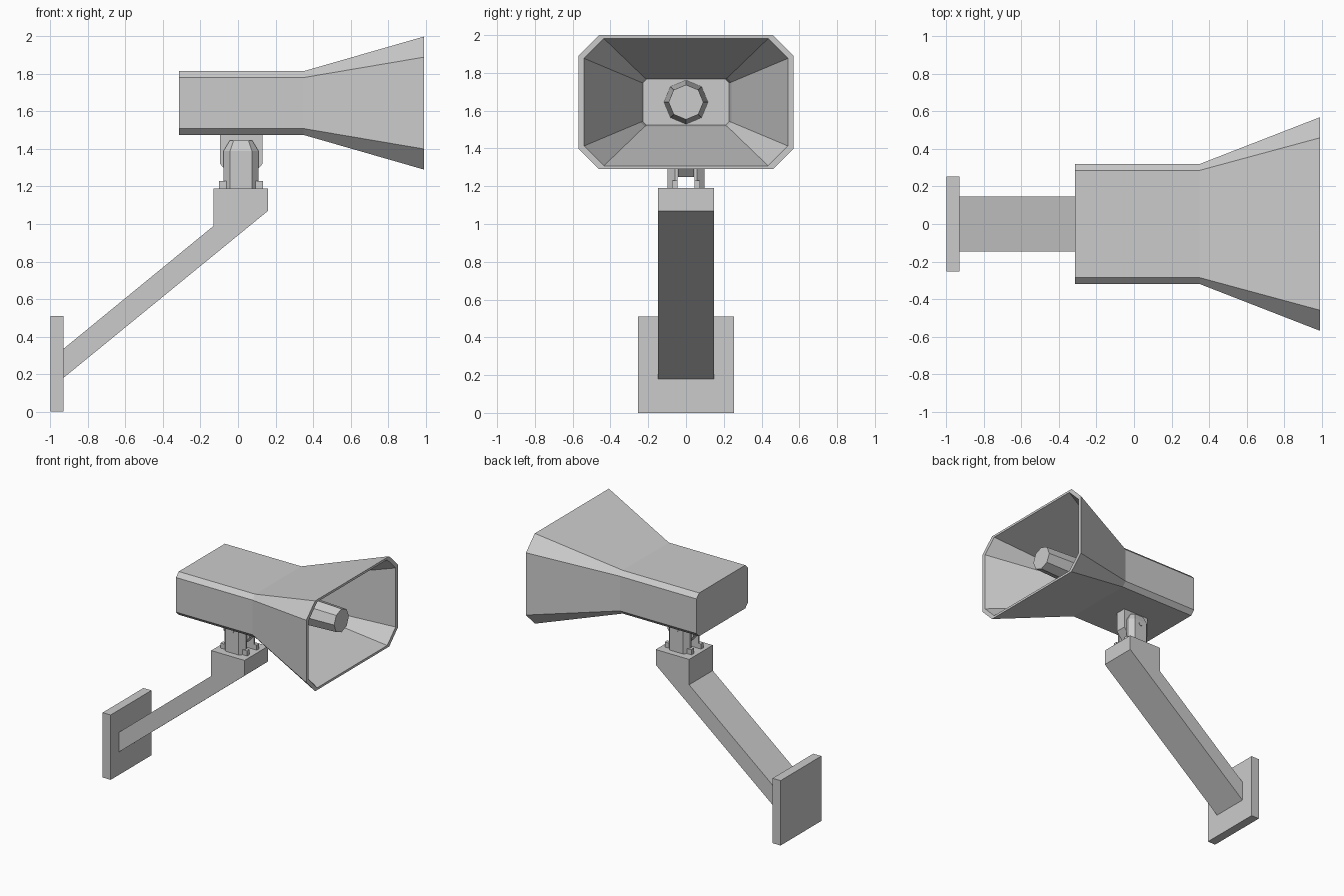
import bpy, bmesh, math

if "Cube" in bpy.data.objects:
    bpy.data.objects.remove(bpy.data.objects["Cube"])


def loft(name, rings):
    """Skin a list of equal-length point rings and cap both ends."""
    bm = bmesh.new()
    vs = [[bm.verts.new(p) for p in r] for r in rings]
    n = len(vs[0])
    for a, b in zip(vs, vs[1:]):
        for i in range(n):
            j = (i + 1) % n
            bm.faces.new((a[i], a[j], b[j], b[i]))
    bm.faces.new(vs[0][::-1])
    bm.faces.new(vs[-1])
    bmesh.ops.recalc_face_normals(bm, faces=bm.faces)
    me = bpy.data.meshes.new(name)
    bm.to_mesh(me)
    bm.free()
    ob = bpy.data.objects.new(name, me)
    bpy.context.collection.objects.link(ob)
    return ob


def extrude_y(name, profile, half):
    return loft(name, [[(x, y, z) for x, z in profile] for y in (-half, half)])


def box(name, x0, x1, half_y, z0, z1):
    return extrude_y(name, [(x0, z0), (x1, z0), (x1, z1), (x0, z1)], half_y)


CZ = 1.645  # horn axis height


def horn_ring(x, w, h, c):
    """Chamfered rectangle across the horn axis."""
    q = [(w, h - c), (w - c, h), (c - w, h), (-w, h - c),
         (-w, c - h), (c - w, -h), (w - c, -h), (w, c - h)]
    return [(x, y, CZ + z) for y, z in q]


def circle_ring(x, r, n=8):
    return [(x, r * math.cos(i * math.tau / n), CZ + r * math.sin(i * math.tau / n))
            for i in range(n)]


# Horn: closed body, flared mouth, rim and recessed inside
loft("horn", [
    horn_ring(-0.315, 0.32, 0.17, 0.034),
    horn_ring(0.35, 0.32, 0.17, 0.034),
    horn_ring(0.993, 0.57, 0.355, 0.11),
    horn_ring(0.993, 0.54, 0.337, 0.105),
    horn_ring(0.35, 0.24, 0.128, 0.022),
    horn_ring(0.30, 0.228, 0.122, 0.02),
])

# Tapered tube inside the mouth
loft("inner_tube", [circle_ring(0.28, 0.117), circle_ring(0.90, 0.092)])

# Wall plate and bent arm
box("wall_plate", -1.0, -0.93, 0.253, 0.0, 0.51)
extrude_y("arm", [(-0.935, 0.18), (-0.93, 0.18), (0.16, 1.07), (0.16, 1.19),
                  (-0.13, 1.19), (-0.13, 0.99), (-0.93, 0.335), (-0.935, 0.335)], 0.147)

# Tongue hanging from the horn
extrude_y("horn_tongue", [(-0.095, 1.49), (0.13, 1.49), (0.13, 1.32),
                          (0.07, 1.25), (-0.035, 1.25), (-0.095, 1.32)], 0.043)

# Clevis: foot and two chamfered lugs around the tongue
PX = 0.016


def lug_ring(s, z, h, c, y_mid, y_out):
    q = [(-h, 0.044), (h, 0.044), (h, y_mid), (c, y_out), (-c, y_out), (-h, y_mid)]
    return [(PX + x, s * y, z) for x, y in q]


for side, s in (("front", -1), ("back", 1)):
    loft("clevis_lug_" + side, [
        lug_ring(s, 1.19, 0.093, 0.058, 0.058, 0.097),
        lug_ring(s, 1.39, 0.093, 0.058, 0.058, 0.097),
        lug_ring(s, 1.445, 0.06, 0.04, 0.052, 0.078),
    ])
    # Raised side step of the foot
    loft("clevis_foot_" + side, [
        [(PX + x, s * y, z) for x, y in
         ((-0.116, 0.044), (0.116, 0.044), (0.116, 0.075), (-0.116, 0.075))]
        for z in (1.185, 1.23)])

# Hinge pin
loft("hinge_pin", [[(PX + 0.017 * math.cos(i * math.tau / 8), y,
                     1.365 + 0.017 * math.sin(i * math.tau / 8)) for i in range(8)]
                   for y in (-0.1, 0.1)])
